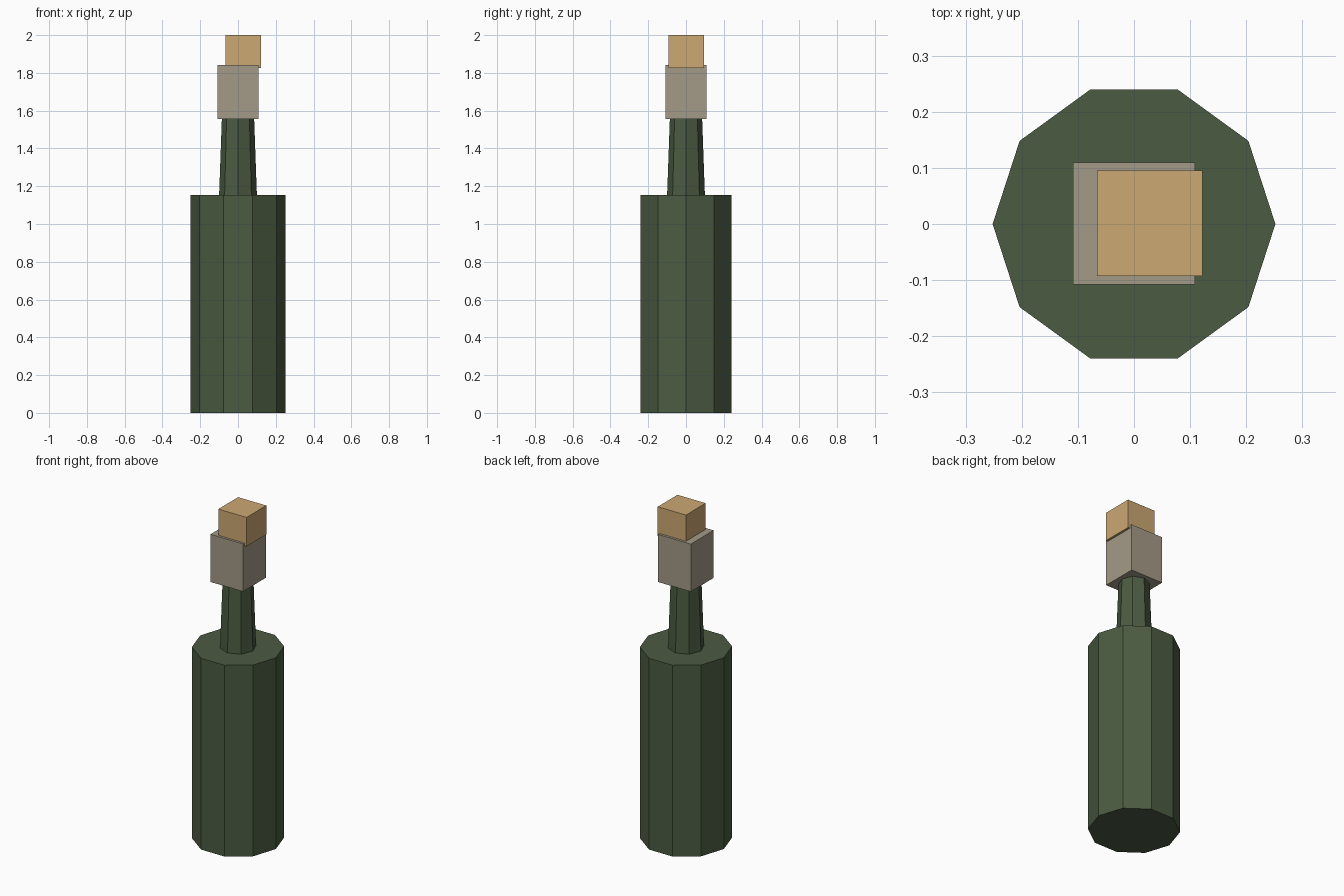
import bpy
import math

if "Cube" in bpy.data.objects:
    bpy.data.objects.remove(bpy.data.objects["Cube"])


def material(name, rgb):
    """Flat colour from 0-255 sRGB values."""
    def linear(c):
        c /= 255
        return c / 12.92 if c <= 0.04045 else ((c + 0.055) / 1.055) ** 2.4
    mat = bpy.data.materials.new(name)
    mat.diffuse_color = (*[linear(c) for c in rgb], 1)
    mat.use_nodes = True
    mat.node_tree.nodes["Principled BSDF"].inputs["Base Color"].default_value = mat.diffuse_color
    return mat


def finish(name, mat):
    obj = bpy.context.object
    obj.name = name
    obj.data.materials.append(mat)
    return obj


def prism(name, sides, r_low, r_high, z_low, z_high, mat):
    """Faceted, optionally tapered column with a corner on +x."""
    bpy.ops.mesh.primitive_cone_add(
        vertices=sides, radius1=r_low, radius2=r_high, depth=z_high - z_low,
        location=(0, 0, (z_low + z_high) / 2), rotation=(0, 0, math.pi / 2))
    return finish(name, mat)


def block(name, x, y, width, z_low, z_high, mat):
    """Square block between two heights."""
    bpy.ops.mesh.primitive_cube_add(size=1, location=(x, y, (z_low + z_high) / 2))
    bpy.context.object.scale = (width, width, z_high - z_low)
    return finish(name, mat)


glass = material("green glass", (75, 91, 66))
wrap = material("grey wrap", (164, 155, 136))
cork = material("tan cork", (204, 168, 114))

# Bottle body and tapered neck
prism("bottle_body", 10, 0.252, 0.252, 0, 1.153, glass)
prism("bottle_neck", 8, 0.1, 0.084, 1.153, 1.6, glass)

# Square wrap around the mouth and the off-centre stopper
block("neck_wrap", 0, 0.001, 0.217, 1.555, 1.842, wrap)
block("stopper", 0.028, 0.001, 0.188, 1.825, 2.0, cork)
